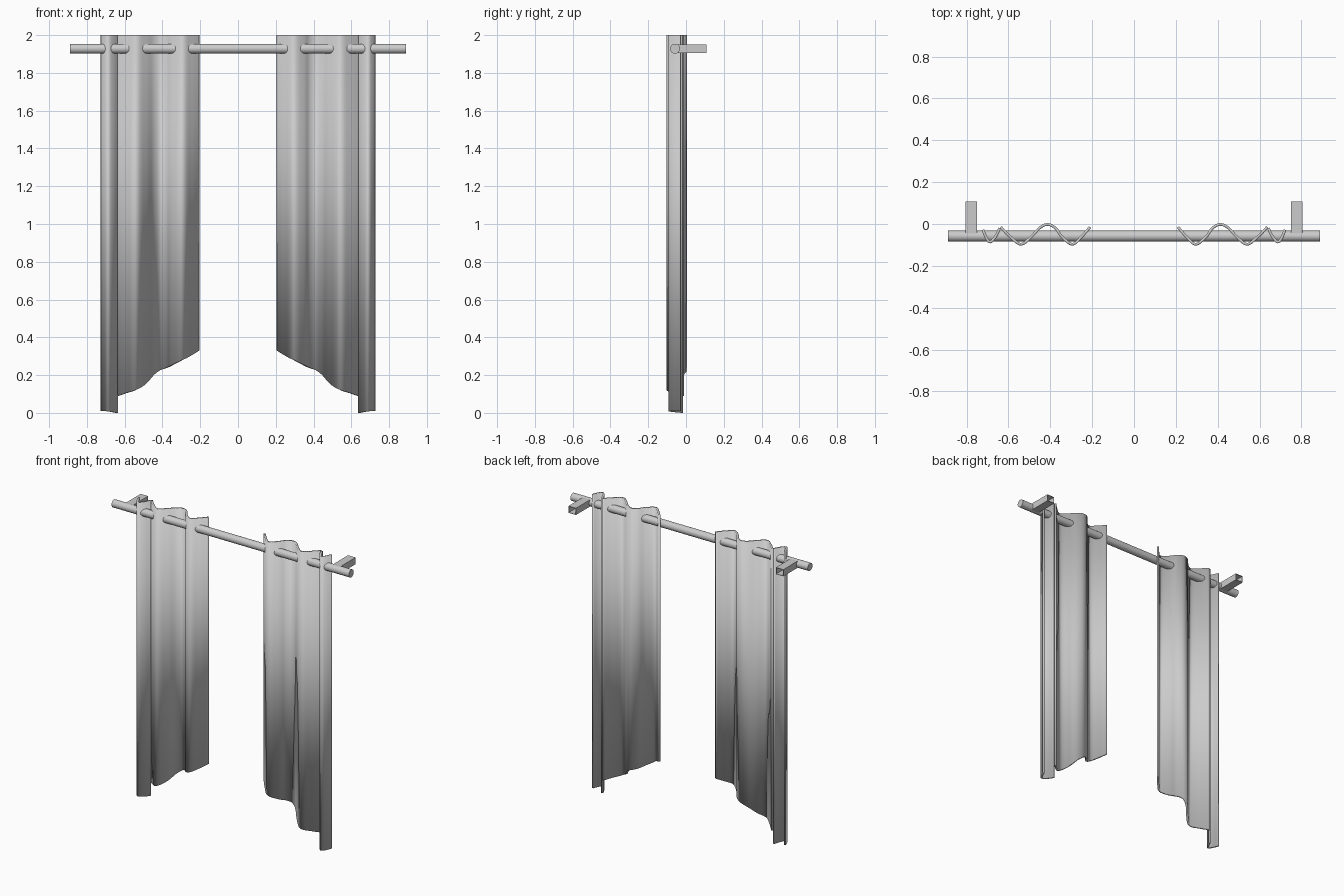
import bpy
import bmesh
from mathutils import Vector

cube = bpy.data.objects.get("Cube")
if cube:
    bpy.data.objects.remove(cube, do_unlink=True)

TOP = 2.0
ROD_Y, ROD_Z, ROD_R = -0.058, 1.928, 0.026

grey = bpy.data.materials.new("plain_grey")
grey.use_nodes = True
grey.diffuse_color = (0.6, 0.6, 0.6, 1)
grey.node_tree.nodes["Principled BSDF"].inputs["Base Color"].default_value = grey.diffuse_color


def make_object(name, bm):
    bmesh.ops.recalc_face_normals(bm, faces=bm.faces[:])
    mesh = bpy.data.meshes.new(name)
    bm.to_mesh(mesh)
    bm.free()
    obj = bpy.data.objects.new(name, mesh)
    bpy.context.collection.objects.link(obj)
    mesh.materials.append(grey)
    return obj


def smooth(obj, angle=0.7):
    bpy.ops.object.select_all(action='DESELECT')
    obj.select_set(True)
    bpy.context.view_layer.objects.active = obj
    bpy.ops.object.shade_smooth_by_angle(angle=angle)


def mirror(obj):
    mod = obj.modifiers.new("Mirror", 'MIRROR')
    mod.use_axis[0] = True


def spline(points, steps=5):
    """Smooth curve through the (x, y, hem height) points."""
    p = [Vector(q) for q in points]
    p = [2 * p[0] - p[1]] + p + [2 * p[-1] - p[-2]]
    out = []
    for a, b, c, d in zip(p, p[1:], p[2:], p[3:]):
        for i in range(steps):
            t = i / steps
            out.append(0.5 * (2 * b + (c - a) * t + (2 * a - 5 * b + 4 * c - d) * t * t
                              + (3 * b - a - 3 * c + d) * t ** 3))
    return out + [p[-2]]


def curtain(name, points):
    """Pleated sheet hanging from the top down to its hem."""
    bm = bmesh.new()
    columns = [(bm.verts.new((x, y, hem)), bm.verts.new((x, y, TOP)))
               for x, y, hem in spline(points)]
    for (a, b), (c, d) in zip(columns, columns[1:]):
        bm.faces.new((a, c, d, b))
    obj = make_object(name, bm)
    smooth(obj)
    solid = obj.modifiers.new("Thickness", 'SOLIDIFY')
    solid.thickness = 0.013
    solid.offset = 0
    mirror(obj)


# Wide pleated panels with a hem sweeping down to the outside
curtain("curtain_panels", [
    (0.21, -0.015, 0.33), (0.25, -0.06, 0.305), (0.295, -0.097, 0.28),
    (0.345, -0.06, 0.255), (0.375, -0.02, 0.24), (0.412, -0.002, 0.226),
    (0.45, -0.018, 0.2), (0.49, -0.06, 0.155), (0.54, -0.097, 0.122),
    (0.59, -0.062, 0.106), (0.637, -0.015, 0.09)])

# Narrow full-length outer folds
curtain("outer_folds", [
    (0.642, -0.02, 0.0), (0.662, -0.06, 0.004), (0.687, -0.086, 0.008),
    (0.706, -0.066, 0.01), (0.722, -0.028, 0.01)])

# Curtain rod
bpy.ops.mesh.primitive_cylinder_add(vertices=32, radius=ROD_R, depth=1.78,
                                    location=(0, ROD_Y, ROD_Z),
                                    rotation=(0, 1.5708, 0))
rod = bpy.context.object
rod.name = "curtain_rod"
rod.data.materials.append(grey)
smooth(rod)

# Open square-tube wall brackets
bm = bmesh.new()
rings = []
for y in (ROD_Y + 0.01, 0.108):
    rings.append([bm.verts.new((0.778 + sx * 0.028, y, ROD_Z + sz * 0.023))
                  for sx, sz in ((-1, -1), (1, -1), (1, 1), (-1, 1))])
for i in range(4):
    j = (i + 1) % 4
    bm.faces.new((rings[0][i], rings[0][j], rings[1][j], rings[1][i]))
brackets = make_object("wall_brackets", bm)
wall = brackets.modifiers.new("Wall", 'SOLIDIFY')
wall.thickness = 0.004
wall.offset = -1
mirror(brackets)
